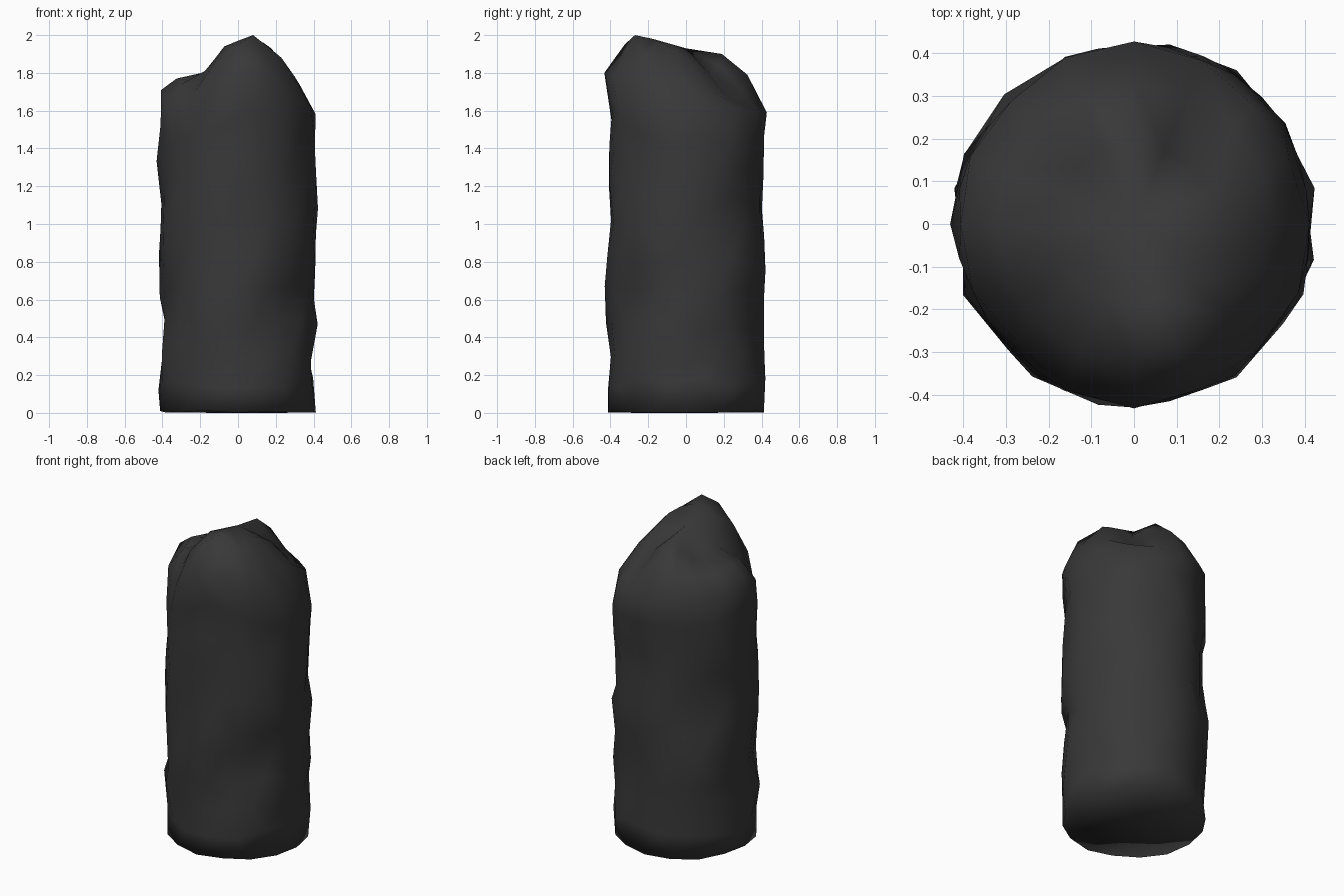
import bpy, bmesh, random
from math import sin, cos, pi, radians, exp, hypot

if "Cube" in bpy.data.objects:
    bpy.data.objects.remove(bpy.data.objects["Cube"])

random.seed(4)
N = 16
STEP = 2 * pi / N

# Heights round the weathered top, starting at +x, counter-clockwise
rim = [1.58, 1.61, 1.62, 1.60, 1.59, 1.60, 1.63, 1.64,
       1.71, 1.63, 1.57, 1.66, 1.80, 1.78, 1.67, 1.62]
shoulder = [1.74, 1.71, 1.66, 1.70, 1.79, 1.77, 1.74, 1.75,
            1.77, 1.74, 1.70, 1.85, 1.95, 1.97, 1.88, 1.78]
crown = [1.89, 1.85, 1.79, 1.84, 1.90, 1.86, 1.81, 1.79,
         1.80, 1.81, 1.86, 1.94, 1.97, 1.98, 1.96, 1.93]

# Chipped hollows: angle in degrees, height, depth
dents = [(5, 0.27, 0.07), (-50, 0.62, 0.06), (-42, 1.43, 0.05),
         (135, 1.08, 0.07), (200, 0.75, 0.03), (60, 1.3, 0.03),
         (235, 1.6, 0.04), (-150, 0.5, 0.03)]


def radius(a, z):
    r = 0.413 + 0.010 * sin(3 * a - 10 * z) + random.uniform(-0.013, 0.013)
    for deg, dz, depth in dents:
        da = (a - radians(deg) + pi) % (2 * pi) - pi
        r -= depth * exp(-(hypot(da * 0.42, z - dz) / 0.09) ** 2)
    return r


bm = bmesh.new()
rings = []

# Shaft rings twist a little so the facets run diagonally
LEVELS = 11
for k in range(LEVELS):
    t = k / (LEVELS - 1)
    ring = []
    for i in range(N):
        a = (i + 0.5 * (k % 2)) * STEP
        h = rim[i] if k % 2 == 0 else (rim[i] + rim[(i + 1) % N]) / 2
        z = h * t * t + 1.55 * t * (1 - t)
        r = radius(a, z)
        if 0 < k < LEVELS - 1:
            z += random.uniform(-0.04, 0.04)
        elif k == 0:
            z = random.uniform(0.0, 0.012)
            r = 0.412
        ring.append(bm.verts.new((r * cos(a), r * sin(a), z)))
    rings.append(ring)

# Sloping top, with its highest corner at the front
for r, heights in ((0.325, shoulder), (0.19, crown)):
    rings.append([bm.verts.new((r * cos(i * STEP), r * sin(i * STEP), heights[i]))
                  for i in range(N)])
rings[LEVELS][13].co = (0.08, -0.27, 2.0)

# Triangulated skin between neighbouring rings
for k in range(len(rings) - 1):
    lo, hi = rings[k], rings[k + 1]
    for i in range(N):
        j = (i + 1) % N
        if k % 2 == 0 or k >= LEVELS - 1:
            bm.faces.new((lo[i], lo[j], hi[i]))
            bm.faces.new((lo[j], hi[j], hi[i]))
        else:
            bm.faces.new((lo[i], hi[j], hi[i]))
            bm.faces.new((lo[i], lo[j], hi[j]))

# Close crown and base
tip = bm.verts.new((0, 0, 1.93))
base = bm.verts.new((0, 0, 0))
for i in range(N):
    j = (i + 1) % N
    bm.faces.new((rings[-1][i], rings[-1][j], tip))
    bm.faces.new((rings[0][j], rings[0][i], base))
bmesh.ops.recalc_face_normals(bm, faces=bm.faces)

mesh = bpy.data.meshes.new("rock_pillar")
bm.to_mesh(mesh)
bm.free()
rock = bpy.data.objects.new("rock_pillar", mesh)
bpy.context.collection.objects.link(rock)

# Dark stone, smooth all over
stone = bpy.data.materials.new("dark_stone")
stone.diffuse_color = (0.04, 0.04, 0.04, 1)
stone.use_nodes = True
stone.node_tree.nodes["Principled BSDF"].inputs["Base Color"].default_value = stone.diffuse_color
mesh.materials.append(stone)
bpy.context.view_layer.objects.active = rock
rock.select_set(True)
bpy.ops.object.shade_smooth()
